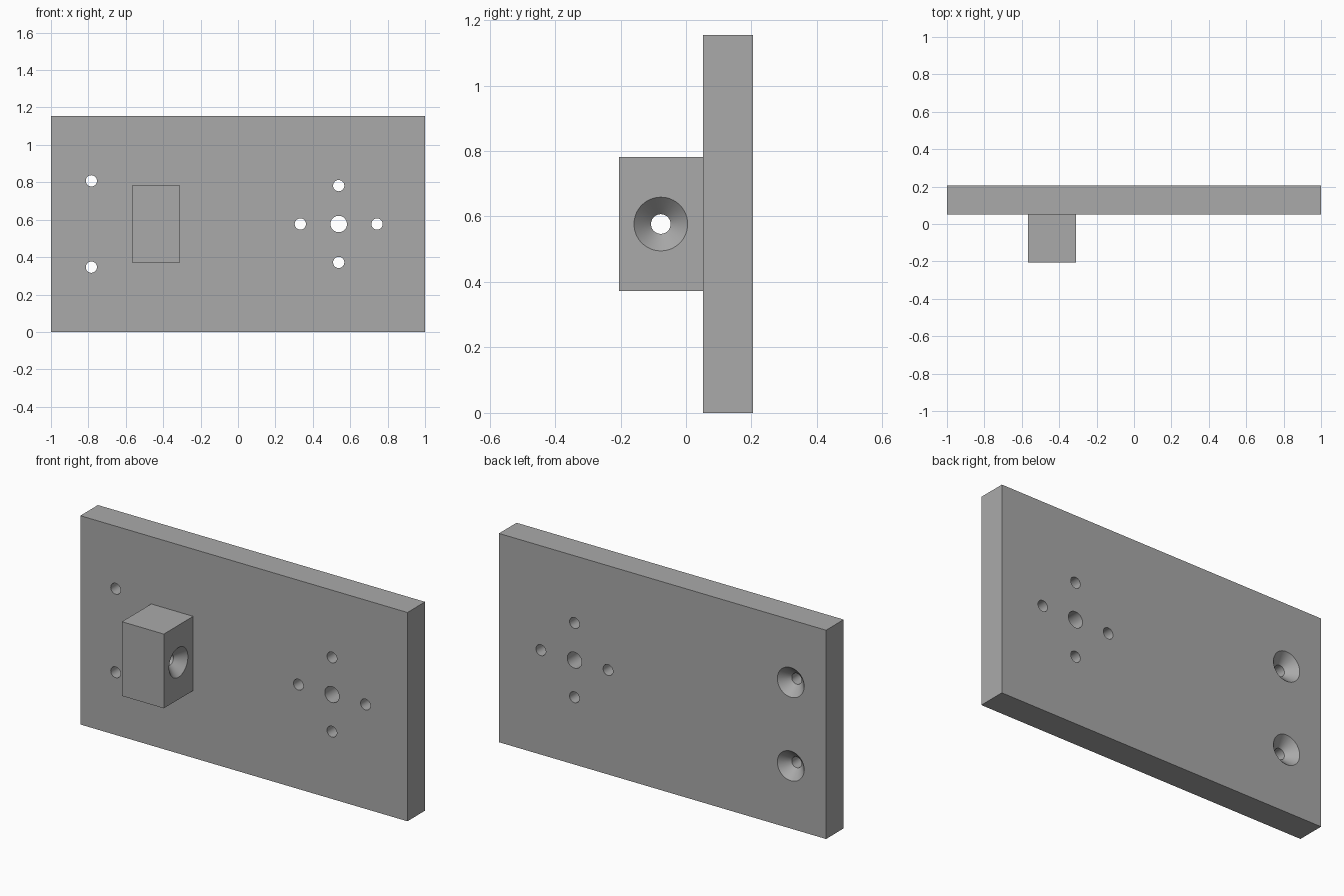
import bpy
import math
from mathutils import Vector

if "Cube" in bpy.data.objects:
    bpy.data.objects.remove(bpy.data.objects["Cube"], do_unlink=True)

U = 2 / 39            # one design unit
MID_Z = 11.25 * U     # centre height of the plate
SMALL = 0.03          # small hole radius
SINK = 0.082          # countersink mouth radius

# Single grey finish
grey = bpy.data.materials.new("plain_grey")
grey.use_nodes = True
colour = (0.4, 0.4, 0.4, 1)
grey.diffuse_color = colour
grey.node_tree.nodes["Principled BSDF"].inputs["Base Color"].default_value = colour


def box(name, low, high):
    low, high = Vector(low), Vector(high)
    bpy.ops.mesh.primitive_cube_add(size=1, location=(low + high) / 2)
    ob = bpy.context.object
    ob.name = name
    ob.scale = high - low
    bpy.ops.object.transform_apply(location=True, scale=True)
    ob.data.materials.append(grey)
    return ob


def cut(target, start, end, r1, r2):
    """Cut a round hole, tapered or straight, running from start to end."""
    start, end = Vector(start), Vector(end)
    axis = end - start
    bpy.ops.mesh.primitive_cone_add(vertices=64, radius1=r1, radius2=r2,
                                    depth=axis.length, location=(start + end) / 2,
                                    rotation=axis.to_track_quat('Z', 'Y').to_euler())
    cutter = bpy.context.object
    cutter.hide_render = True
    cutter.data.materials.append(grey)
    mod = target.modifiers.new("hole", 'BOOLEAN')
    mod.operation = 'DIFFERENCE'
    mod.solver = 'EXACT'
    mod.object = cutter
    bpy.ops.object.select_all(action='DESELECT')
    target.select_set(True)
    bpy.context.view_layer.objects.active = target
    bpy.ops.object.modifier_apply(modifier=mod.name)
    bpy.data.objects.remove(cutter, do_unlink=True)


def countersink(target, mouth, inward):
    """Cut a right-angled cone whose mouth lies on the surface."""
    mouth, inward = Vector(mouth), Vector(inward)
    over = 0.01
    depth = SINK - SMALL
    cut(target, mouth - inward * over, mouth + inward * depth, SINK + over, SMALL)


# Upright plate
front_y, back_y = U, 4 * U
plate = box("mounting_plate", (-1, front_y, 0), (1, back_y, 22.5 * U))


def plate_hole(x, z, radius):
    cut(plate, (x, front_y - 0.1, z), (x, back_y + 0.1, z), radius, radius)


# Cross of holes on the model's left side
cross_x = 1 - 9 * U
plate_hole(cross_x, MID_Z, 0.044)
for dx, dz in ((1, 0), (-1, 0), (0, 1), (0, -1)):
    plate_hole(cross_x + 4 * U * dx, MID_Z + 4 * U * dz, SMALL)

# Pair of screw holes, countersunk from the back
for side in (1, -1):
    x, z = -0.784, MID_Z + side * 4.5 * U
    plate_hole(x, z, SMALL)
    countersink(plate, (x, back_y, z), (0, -1, 0))

# Block on the front, with a countersunk cross hole
left_x, right_x = -0.31, -0.31 - 5 * U
block = box("front_block", (right_x, -4 * U, MID_Z - 4 * U), (left_x, front_y, MID_Z + 4 * U))
hole_y = -1.5 * U
cut(block, (right_x - 0.1, hole_y, MID_Z), (left_x + 0.1, hole_y, MID_Z), SMALL, SMALL)
countersink(block, (left_x, hole_y, MID_Z), (-1, 0, 0))

# Smooth hole walls, crisp edges
bpy.ops.object.select_all(action='DESELECT')
for ob in (plate, block):
    ob.select_set(True)
bpy.context.view_layer.objects.active = plate
bpy.ops.object.shade_smooth_by_angle(angle=math.radians(30))
